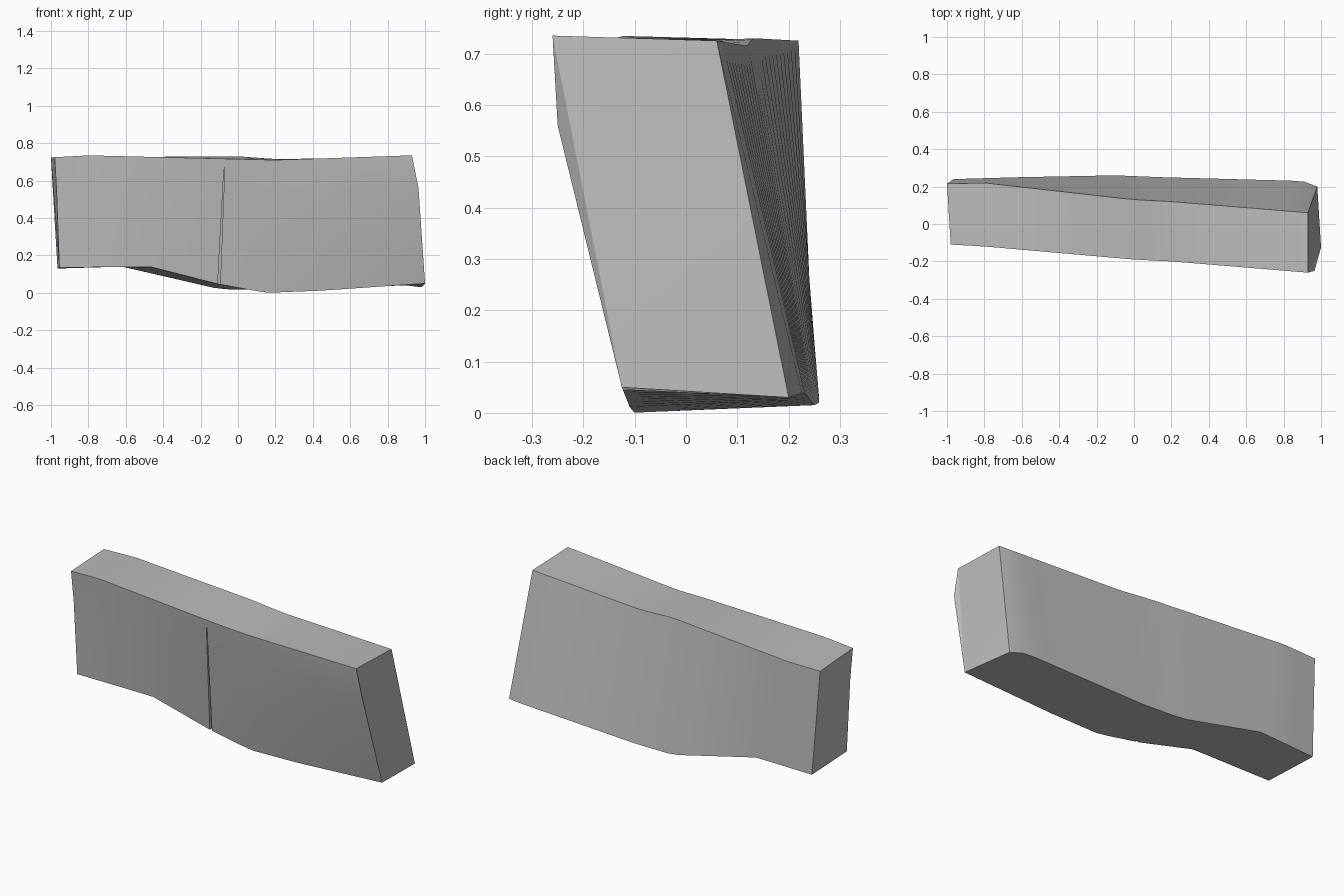
import bpy
import bmesh
import math
from mathutils import Vector

default_cube = bpy.data.objects.get("Cube")
if default_cube:
    bpy.data.objects.remove(default_cube, do_unlink=True)


def make_material(name, shade):
    material = bpy.data.materials.new(name)
    material.use_nodes = True
    colour = (shade, shade, shade, 1)
    material.diffuse_color = colour
    material.node_tree.nodes["Principled BSDF"].inputs["Base Color"].default_value = colour
    return material


def make_object(name, mesh_builder, material):
    mesh = mesh_builder
    bmesh.ops.recalc_face_normals(mesh, faces=mesh.faces)
    data = bpy.data.meshes.new(name)
    mesh.to_mesh(data)
    mesh.free()
    data.materials.append(material)
    obj = bpy.data.objects.new(name, data)
    bpy.context.collection.objects.link(obj)
    return obj


def sample_rail(rail, fraction):
    """Point on a rail at a fraction of its length along x."""
    x = rail[0][0] + (rail[-1][0] - rail[0][0]) * fraction
    for start, end in zip(rail, rail[1:]):
        if x <= end[0] + 1e-6:
            blend = (x - start[0]) / (end[0] - start[0])
            return Vector(start).lerp(Vector(end), blend)
    return Vector(rail[-1])


# Long edges of the leaning, slightly twisted slab
top_front = [(-.98, -.11, .725), (-.8, -.12, .735), (0, -.19, .715),
             (.2, -.2, .71), (.93, -.26, .735)]
front_shoulder = [(-.97, -.1, .55), (0, -.17, .55), (.965, -.25, .56)]
bottom_front = [(-.955, -.09, .135), (-.47, -.1, .14), (-.12, -.1, .05),
                (.15, -.1, 0), (.45, -.11, .012), (1, -.125, .05)]
bottom_back = [(-.965, .24, .13), (-.62, .25, .14), (-.1, .26, .02),
               (.15, .25, .015), (.9, .23, .04), (.98, .2, .03)]
top_back = [(-1, .215, .722), (-.8, .22, .725), (0, .13, .73),
            (.2, .12, .715), (.93, .06, .725)]
rails = [top_front, front_shoulder, bottom_front, bottom_back, top_back]

# Slab body lofted between the edges and capped at both ends
stations = 28
body = bmesh.new()
rings = []
for index in range(stations + 1):
    fraction = index / stations
    rings.append([body.verts.new(sample_rail(rail, fraction)) for rail in rails])
for ring, following in zip(rings, rings[1:]):
    for side in range(len(rails)):
        after = (side + 1) % len(rails)
        body.faces.new((ring[side], ring[after], following[after], following[side]))
caps = [body.faces.new(rings[0]), body.faces.new(rings[-1])]
bmesh.ops.triangulate(body, faces=caps)
grey = make_material("plain grey", .5)
slab = make_object("slab_body", body, grey)

# Narrow tapering groove in the front face
wedge = bmesh.new()
for x, y, z, half_width in ((-.073, -.19, .67, .002), (-.103, -.1, .02, .007)):
    for side in (-1, 1):
        for depth in (-.06, .02):
            wedge.verts.new((x + side * half_width, y + depth, z))
bmesh.ops.convex_hull(wedge, input=wedge.verts)
groove_cutter = make_object("groove_cutter", wedge, grey)
groove_cutter.hide_render = True
groove_cutter.hide_set(True)
groove = slab.modifiers.new("front_groove", "BOOLEAN")
groove.operation = "DIFFERENCE"
groove.solver = "EXACT"
groove.object = groove_cutter

# Smooth faces with crisp edges
bpy.ops.object.select_all(action="DESELECT")
slab.select_set(True)
bpy.context.view_layer.objects.active = slab
bpy.ops.object.modifier_apply(modifier=groove.name)
bpy.data.objects.remove(groove_cutter, do_unlink=True)
bpy.ops.object.shade_smooth_by_angle(angle=math.radians(30))
